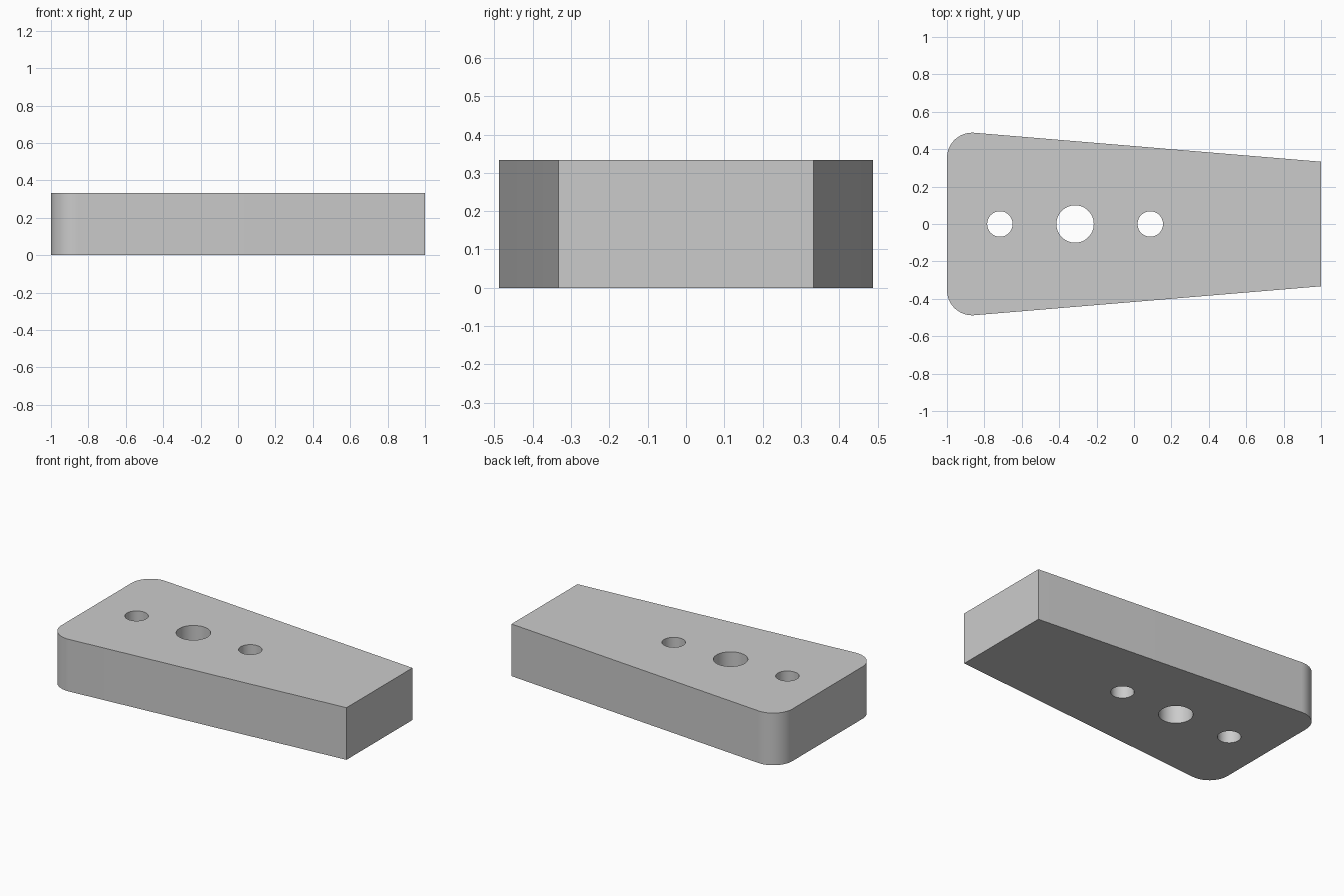
import bpy, bmesh
from math import sin, cos, pi, atan2, tan

if "Cube" in bpy.data.objects:
    bpy.data.objects.remove(bpy.data.objects["Cube"])

HEIGHT = 0.333
WIDE, NARROW = 0.5, 0.333      # half widths at the left and right ends
RADIUS = 0.135                 # rounded corners at the wide end


def arc(cx, cy, r, a0, a1, n):
    return [(cx + r * cos(a0 + (a1 - a0) * i / n),
             cy + r * sin(a0 + (a1 - a0) * i / n)) for i in range(n + 1)]


# Tapered outline: upper half, then mirrored
slope = atan2(WIDE - NARROW, 2)
tangent = RADIUS / tan((pi / 2 - slope) / 2)
corner = arc(-1 + RADIUS, WIDE - tangent, RADIUS, pi, pi / 2 - slope, 16)
upper = corner + [(1, NARROW)]
outline = upper + [(x, -y) for x, y in reversed(upper)]

# Row of through holes: small, large, small
holes = [arc(x, 0, r, 0, 2 * pi, 48)[:-1]
         for x, r in ((-0.717, 0.068), (-0.315, 0.1), (0.087, 0.068))]

# Filled and extruded profile
curve = bpy.data.curves.new("plate_profile", 'CURVE')
curve.dimensions = '2D'
curve.fill_mode = 'BOTH'
curve.extrude = HEIGHT / 2
for loop in [outline] + holes:
    spline = curve.splines.new('POLY')
    spline.points.add(len(loop) - 1)
    for point, (x, y) in zip(spline.points, loop):
        point.co = (x, y, 0, 1)
    spline.use_cyclic_u = True

plate = bpy.data.objects.new("tapered_plate", curve)
bpy.context.collection.objects.link(plate)
plate.location.z = HEIGHT / 2
bpy.context.view_layer.objects.active = plate
plate.select_set(True)
bpy.ops.object.convert(target='MESH')
plate = bpy.context.object

# Weld caps to walls and smooth only the round surfaces
bm = bmesh.new()
bm.from_mesh(plate.data)
bmesh.ops.remove_doubles(bm, verts=bm.verts, dist=1e-4)
bmesh.ops.recalc_face_normals(bm, faces=bm.faces)
bm.to_mesh(plate.data)
bm.free()
bpy.ops.object.shade_smooth_by_angle(angle=pi / 6)
